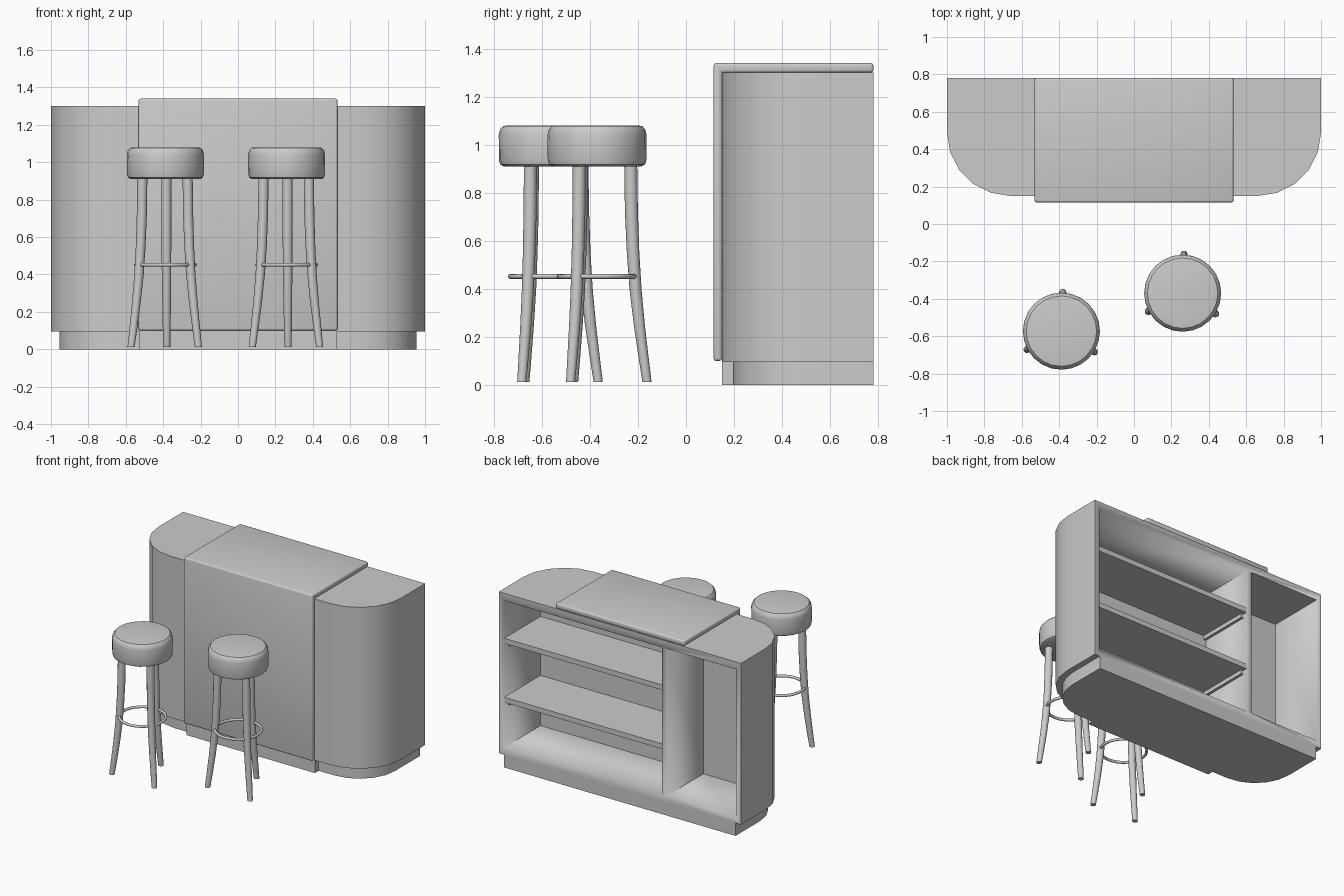
import bpy, bmesh
from math import sin, cos, pi, radians

if "Cube" in bpy.data.objects:
    bpy.data.objects.remove(bpy.data.objects["Cube"])

BACK = 0.78


def finish(name, bm, bevel=0, segs=3, angle=35):
    bmesh.ops.recalc_face_normals(bm, faces=bm.faces)
    me = bpy.data.meshes.new(name)
    bm.to_mesh(me)
    bm.free()
    ob = bpy.data.objects.new(name, me)
    bpy.context.collection.objects.link(ob)
    bpy.ops.object.select_all(action='DESELECT')
    bpy.context.view_layer.objects.active = ob
    ob.select_set(True)
    if bevel:
        m = ob.modifiers.new("bevel", 'BEVEL')
        m.width, m.segments, m.limit_method = bevel, segs, 'ANGLE'
        bpy.ops.object.modifier_apply(modifier=m.name)
    bpy.ops.object.shade_smooth_by_angle(angle=radians(angle))
    return ob


def prism(name, pts, offset, **kw):
    """Extrude a planar 3D outline by an offset vector."""
    bm = bmesh.new()
    f = bm.faces.new([bm.verts.new(p) for p in pts])
    ext = bmesh.ops.extrude_face_region(bm, geom=[f])
    bmesh.ops.translate(bm, vec=offset, verts=[v for v in ext['geom'] if isinstance(v, bmesh.types.BMVert)])
    return finish(name, bm, **kw)


def box(name, x0, x1, y0, y1, z0, z1):
    return prism(name, [(x0, y0, z0), (x1, y0, z0), (x1, y1, z0), (x0, y1, z0)], (0, 0, z1 - z0))


def counter_outline(r, z, step=()):
    """Plan with two rounded front corners of radius r, plus an optional centre step."""
    right = list(step)
    for i in range(6):
        a = i * pi / 10
        right.append((0.66 + r * sin(a), 0.49 - r * cos(a), z))
    right.append((0.66 + r, BACK, z))
    return right + [(-x, y, w) for x, y, w in reversed(right)]


def lathe(name, rings, n, bevel=0):
    """Stack of horizontal rings given as (cx, cy, z, radius), capped at the ends."""
    bm = bmesh.new()
    loops = [[bm.verts.new((cx + r * cos(2 * pi * i / n), cy + r * sin(2 * pi * i / n), z))
              for i in range(n)] for cx, cy, z, r in rings]
    for a, b in zip(loops, loops[1:]):
        for i in range(n):
            bm.faces.new((a[i], a[(i + 1) % n], b[(i + 1) % n], b[i]))
    bm.faces.new(loops[0])
    bm.faces.new(loops[-1])
    return finish(name, bm)


# plinth, stepped forward under the centre panel
prism("plinth", counter_outline(0.295, 0, [(0.53, 0.15, 0), (0.53, 0.195, 0)]), (0, 0, 0.095))

# counter body with two open compartments at the back
INNER, DIV0, DIV1 = 0.345, -0.386, -0.346
body = prism("counter_body", counter_outline(0.34, 0.095), (0, 0, 1.205))
for x0, x1 in ((DIV1, 0.96), (-0.96, DIV0)):
    cutter = box("cutter", x0, x1, INNER, BACK + 0.1, 0.145, 1.245)
    cutter.hide_render = True
    bpy.context.view_layer.objects.active = body
    m = body.modifiers.new("opening", 'BOOLEAN')
    m.operation, m.object, m.solver = 'DIFFERENCE', cutter, 'EXACT'
    bpy.ops.object.modifier_apply(modifier=m.name)
    bpy.data.objects.remove(cutter)

# shelves and the cleats that carry them
for top in (0.96, 0.52):
    box("shelf", DIV1, 0.96, INNER, BACK - 0.008, top - 0.038, top)
    for x0 in (DIV1, 0.94):
        box("shelf_cleat", x0, x0 + 0.02, INNER, BACK - 0.04, top - 0.068, top - 0.038)

# raised cover wrapping the front and top of the counter
profile = [(0.115, 0.1), (0.15, 0.1), (0.15, 1.3), (BACK, 1.3), (BACK, 1.34), (0.115, 1.34)]
prism("front_and_top_cover", [(-0.532, y, z) for y, z in profile], (1.064, 0, 0), bevel=0.012)


# bar stools
def stool(cx, cy):
    seat = [(0.185, 0.91), (0.2, 0.918), (0.205, 0.935), (0.206, 1.04),
            (0.201, 1.063), (0.188, 1.077), (0.17, 1.08)]
    lathe("stool_seat", [(cx, cy, z, r) for r, z in seat], 24)
    leg = [(0.012, 0.208, 0.019), (0.12, 0.193, 0.021), (0.25, 0.176, 0.023), (0.4, 0.16, 0.025),
           (0.55, 0.15, 0.026), (0.72, 0.143, 0.027), (0.92, 0.14, 0.027)]
    for deg in (88, 208, 328):
        a = radians(deg)
        lathe("stool_leg", [(cx + d * cos(a), cy + d * sin(a), z, r) for z, d, r in leg], 12)
    bpy.ops.mesh.primitive_torus_add(location=(cx, cy, 0.452), major_radius=0.158, minor_radius=0.01,
                                     major_segments=32, minor_segments=8)
    bpy.context.object.name = "stool_foot_ring"
    bpy.ops.object.shade_smooth()


stool(-0.388, -0.573)
stool(0.26, -0.37)
